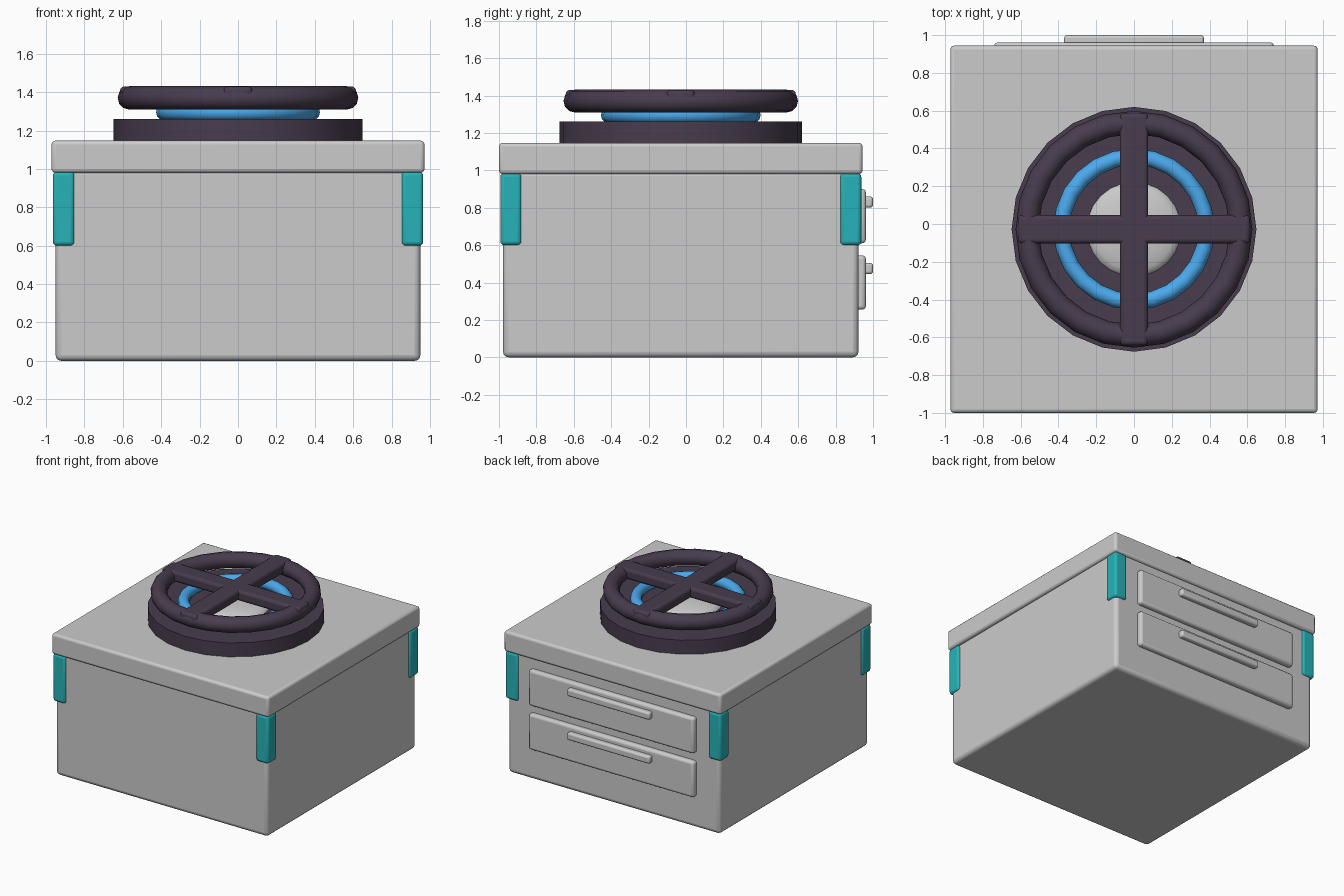
import bpy
import math

if "Cube" in bpy.data.objects:
    bpy.data.objects.remove(bpy.data.objects["Cube"])

CY = -0.028  # shared centre of the cabinet in y


def material(name, rgb):
    m = bpy.data.materials.new(name)
    m.diffuse_color = (*rgb, 1)
    m.use_nodes = True
    m.node_tree.nodes["Principled BSDF"].inputs["Base Color"].default_value = m.diffuse_color
    return m


DARK = material("dark_iron", (0.065, 0.045, 0.075))
BLUE = material("flame_blue", (0.07, 0.4, 0.85))
TEAL = material("teal", (0.02, 0.45, 0.48))


def finish(name, mat=None, bevel=0.0, segments=3):
    o = bpy.context.object
    o.name = name
    if mat:
        o.data.materials.append(mat)
    if bevel:
        b = o.modifiers.new("bevel", 'BEVEL')
        b.width = bevel
        b.segments = segments
    bpy.ops.object.shade_smooth_by_angle(angle=math.radians(35))
    return o


def box(name, x, y, z, mat=None, bevel=0.02):
    """Box from (min, max) ranges on each axis."""
    spans = (x, y, z)
    bpy.ops.mesh.primitive_cube_add(size=1, location=[(a + b) / 2 for a, b in spans])
    bpy.context.object.scale = [b - a for a, b in spans]
    bpy.ops.object.transform_apply(location=False, rotation=False, scale=True)
    return finish(name, mat, bevel)


def ring(name, major, minor, z, mat):
    bpy.ops.mesh.primitive_torus_add(major_radius=major, minor_radius=minor,
                                     major_segments=24, minor_segments=12,
                                     location=(0, CY, z))
    # smooth along the tube despite the low segment count
    return finish(name, mat)


# Cabinet body and lid
box("body", (-0.95, 0.95), (CY - 0.95, CY + 0.95), (0, 1.0), bevel=0.03)
box("lid", (-0.972, 0.972), (CY - 0.972, CY + 0.972), (0.98, 1.147), bevel=0.02)

# Teal corner brackets
for sx in (-1, 1):
    for sy in (-1, 1):
        xs = sorted((sx * 0.852, sx * 0.965))
        ys = sorted((CY + sy * 0.852, CY + sy * 0.965))
        box("corner_bracket", xs, ys, (0.60, 0.985), TEAL, 0.02)

# Drawers with bar handles on the back
for i, z in enumerate((0.255, 0.61)):
    box(f"drawer_{i + 1}", (-0.74, 0.74), (0.88, 0.962), (z, z + 0.29), bevel=0.02)
    box(f"drawer_handle_{i + 1}", (-0.37, 0.37), (0.94, 1.0),
        (z + 0.19, z + 0.25), bevel=0.015)

# Burner base
bpy.ops.mesh.primitive_cylinder_add(vertices=24, radius=0.648, depth=0.12,
                                    location=(0, CY, 1.20))
finish("burner_base", DARK)

# Burner cap, a shallow dome
bpy.ops.mesh.primitive_uv_sphere_add(segments=24, ring_count=12, radius=0.25,
                                     location=(0, CY, 1.26))
bpy.context.object.scale.z = 0.2
bpy.ops.object.transform_apply(location=False, rotation=False, scale=True)
finish("burner_cap")

# Flame ring and grate ring
ring("flame_ring", 0.384, 0.043, 1.295, BLUE)
ring("grate_ring", 0.566, 0.061, 1.37, DARK)

# Crossed grate bars
box("grate_bar_x", (-0.615, 0.615), (CY - 0.075, CY + 0.075), (1.345, 1.43), DARK, 0.022)
box("grate_bar_y", (-0.075, 0.075), (CY - 0.615, CY + 0.615), (1.345, 1.43), DARK, 0.022)
